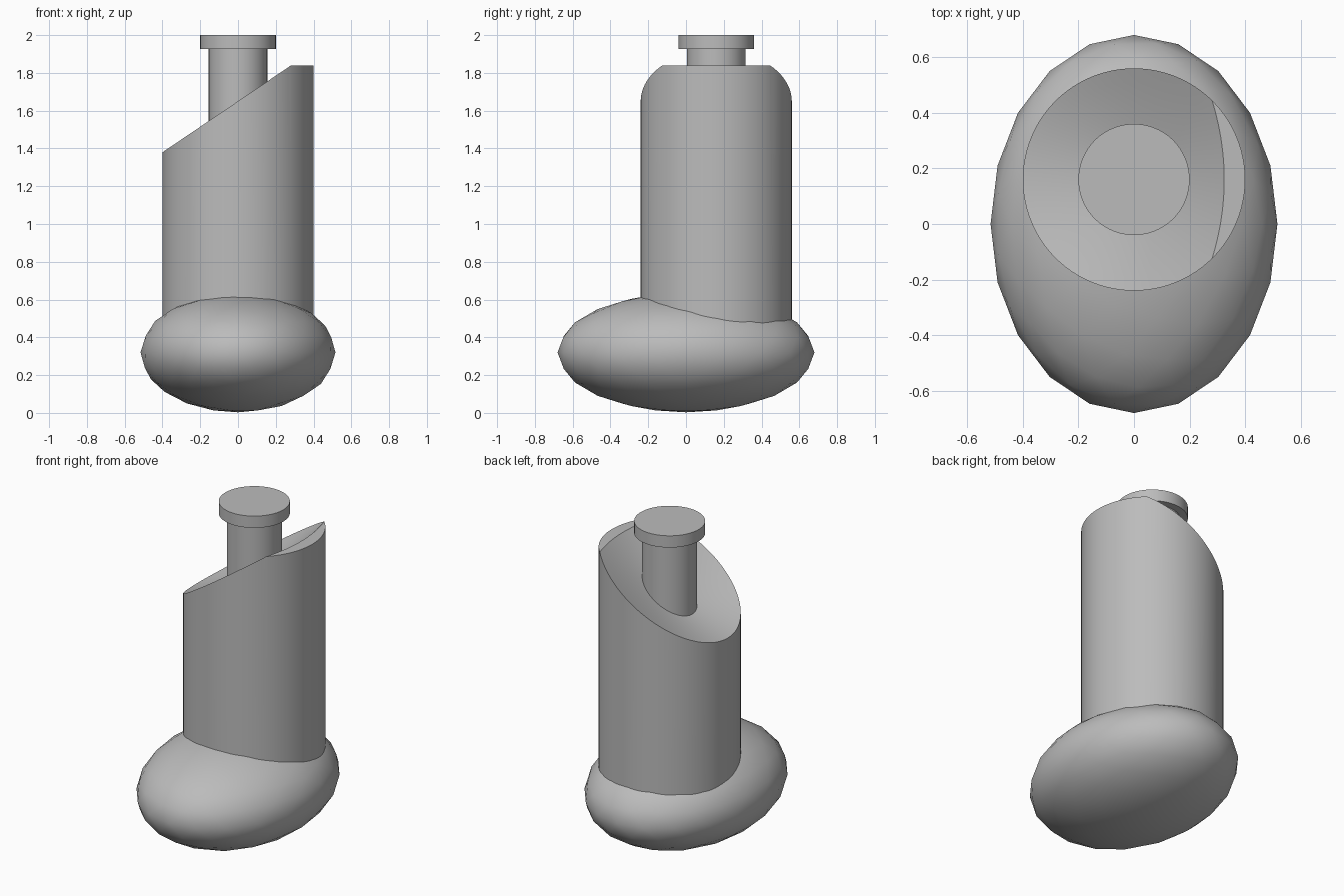
import bpy, bmesh, math
from mathutils import Vector

cube = bpy.data.objects.get("Cube")
if cube:
    bpy.data.objects.remove(cube)

grey = bpy.data.materials.new("plain_grey")
grey.use_nodes = True
colour = (0.5, 0.5, 0.5, 1)
grey.diffuse_color = colour
grey.node_tree.nodes["Principled BSDF"].inputs["Base Color"].default_value = colour

AXIS_Y = 0.16
SIDES = 96


def add_object(name, bm, angle):
    bmesh.ops.recalc_face_normals(bm, faces=bm.faces)
    mesh = bpy.data.meshes.new(name)
    bm.to_mesh(mesh)
    bm.free()
    mesh.materials.append(grey)
    obj = bpy.data.objects.new(name, mesh)
    bpy.context.collection.objects.link(obj)
    bpy.ops.object.select_all(action='DESELECT')
    obj.select_set(True)
    bpy.context.view_layer.objects.active = obj
    bpy.ops.object.shade_smooth_by_angle(angle=math.radians(angle))
    return obj


def ring(bm, radius, height):
    """Circle round the tower axis; height is a function of x and radius."""
    verts = []
    for i in range(SIDES):
        a = math.tau * i / SIDES
        x = radius * math.cos(a)
        verts.append(bm.verts.new((x, AXIS_Y + radius * math.sin(a), height(x, radius))))
    return verts


def bridge(bm, lower, upper):
    for i in range(SIDES):
        j = (i + 1) % SIDES
        bm.faces.new((lower[i], lower[j], upper[j], upper[i]))


# Rounded base: a squashed sphere
bm = bmesh.new()
bmesh.ops.create_icosphere(bm, subdivisions=3, radius=1)
bmesh.ops.scale(bm, vec=(0.516, 0.68, 0.317), verts=bm.verts)
bmesh.ops.translate(bm, vec=(0, 0, 0.32), verts=bm.verts)
add_object("base", bm, 60)

# Tower: slanted, dished top cut off level at its highest side
TOWER_R = 0.4


def dish(x, r):
    return 1.65 + 0.676 * x - 0.11 * (1 - (r / TOWER_R) ** 1.5)


bm = bmesh.new()
bottom = ring(bm, TOWER_R, lambda x, r: 0.3)
bm.faces.new(bottom)
previous = bottom
for step in range(8, 0, -1):
    current = ring(bm, TOWER_R * step / 8, dish)
    bridge(bm, previous, current)
    previous = current
bm.faces.new(previous)
cut = bmesh.ops.bisect_plane(
    bm, geom=bm.verts[:] + bm.edges[:] + bm.faces[:],
    plane_co=Vector((0, 0, 1.84)), plane_no=Vector((0, 0, 1)), clear_outer=True)
edges = [e for e in cut["geom_cut"] if isinstance(e, bmesh.types.BMEdge)]
bmesh.ops.triangle_fill(bm, edges=edges, use_beauty=True)
add_object("tower", bm, 20)


# Plunger: a stem with a wider cap
def cylinder(name, radius, low, high):
    bm = bmesh.new()
    a = ring(bm, radius, lambda x, r: low)
    b = ring(bm, radius, lambda x, r: high)
    bridge(bm, a, b)
    bm.faces.new(a)
    bm.faces.new(b)
    add_object(name, bm, 30)


cylinder("stem", 0.155, 1.3, 1.95)
cylinder("cap", 0.2, 1.927, 2.0)
